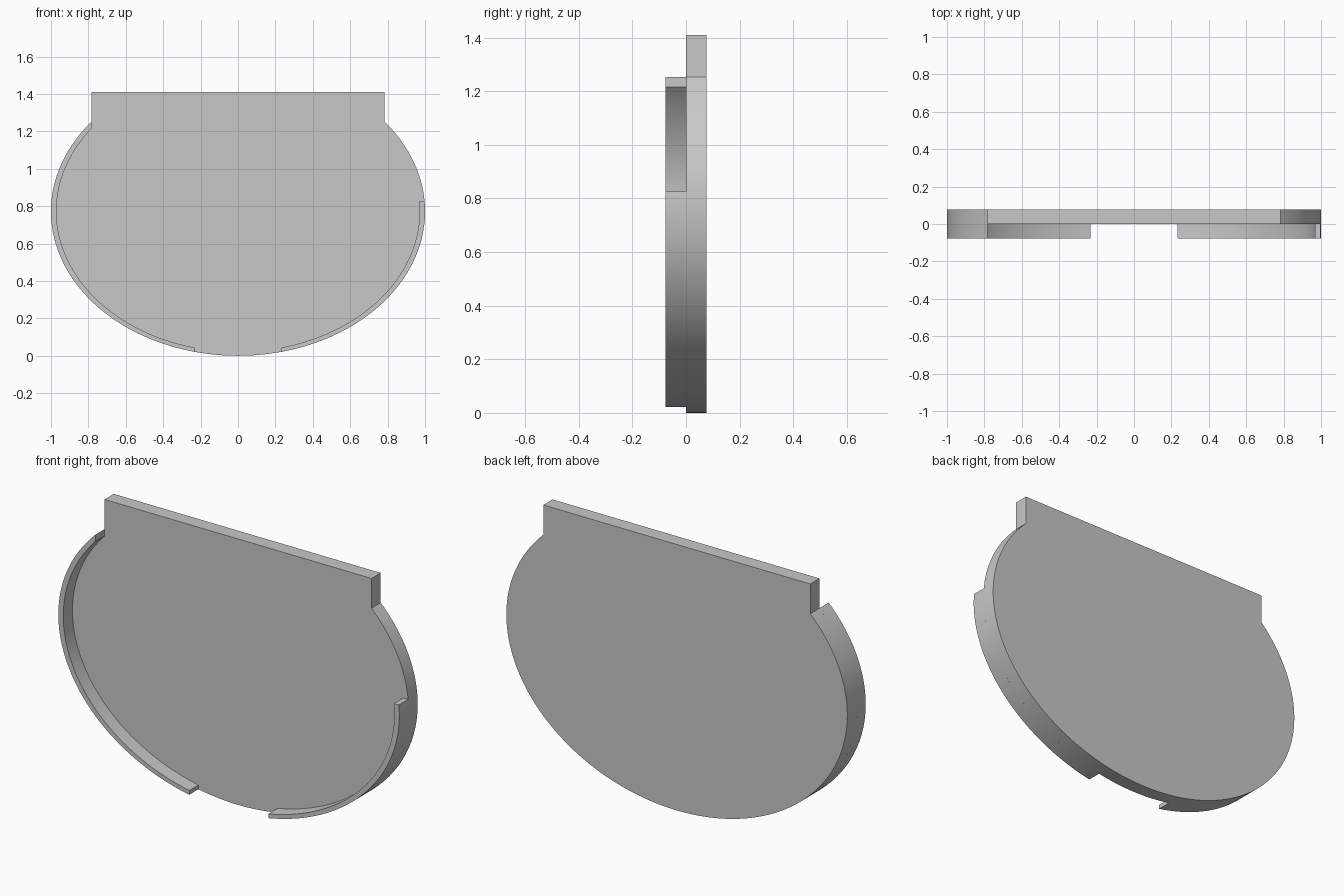
import bpy, bmesh
from math import sin, cos, acos, asin, pi, radians

if "Cube" in bpy.data.objects:
    bpy.data.objects.remove(bpy.data.objects["Cube"], do_unlink=True)

HALF_DEPTH = 0.077
OUTER = (1.0, 0.772)      # ellipse half width, half height
INNER = (0.971, 0.75)
MID_Z = OUTER[1]
TAB_X, TOP_Z = 0.783, 1.41

grey = bpy.data.materials.new("plain grey")
grey.use_nodes = True
colour = (0.58, 0.58, 0.58, 1)
grey.diffuse_color = colour
grey.node_tree.nodes["Principled BSDF"].inputs["Base Color"].default_value = colour


def arc(radii, start, end, steps):
    a, b = radii
    angles = [start + (end - start) * i / steps for i in range(steps + 1)]
    return [(a * cos(t), MID_Z + b * sin(t)) for t in angles]


def extrude_profile(name, points, y_front, y_back):
    bm = bmesh.new()
    face = bm.faces.new([bm.verts.new((x, y_front, z)) for x, z in points])
    result = bmesh.ops.extrude_face_region(bm, geom=[face], use_keep_orig=True)
    moved = [v for v in result["geom"] if isinstance(v, bmesh.types.BMVert)]
    bmesh.ops.translate(bm, verts=moved, vec=(0, y_back - y_front, 0))
    bmesh.ops.recalc_face_normals(bm, faces=bm.faces)
    mesh = bpy.data.meshes.new(name)
    bm.to_mesh(mesh)
    bm.free()
    mesh.materials.append(grey)
    obj = bpy.data.objects.new(name, mesh)
    bpy.context.collection.objects.link(obj)
    bpy.ops.object.select_all(action="DESELECT")
    obj.select_set(True)
    bpy.context.view_layer.objects.active = obj
    bpy.ops.object.shade_smooth_by_angle(angle=radians(30))
    return obj


def rim(name, span):
    # span gives the start and end angle on an ellipse, so cuts stay straight
    outer = arc(OUTER, *span(OUTER), 72)
    inner = arc(INNER, *span(INNER), 72)
    extrude_profile(name, outer + inner[::-1], -HALF_DEPTH, 0)


# Oval back plate with the raised straight tab on top
shoulder = acos(TAB_X / OUTER[0])
plate = arc(OUTER, pi - shoulder, 2 * pi + shoulder, 160)
plate += [(TAB_X, TOP_Z), (-TAB_X, TOP_Z)]
extrude_profile("back_plate", plate, 0, HALF_DEPTH)

# Long rim from the tab to the bottom gap, and the shorter one opposite
rim("right_rim", lambda r: (acos(-TAB_X / r[0]), 2 * pi - acos(-0.232 / r[0])))
rim("left_rim", lambda r: (-acos(0.232 / r[0]), asin((0.826 - MID_Z) / r[1])))
